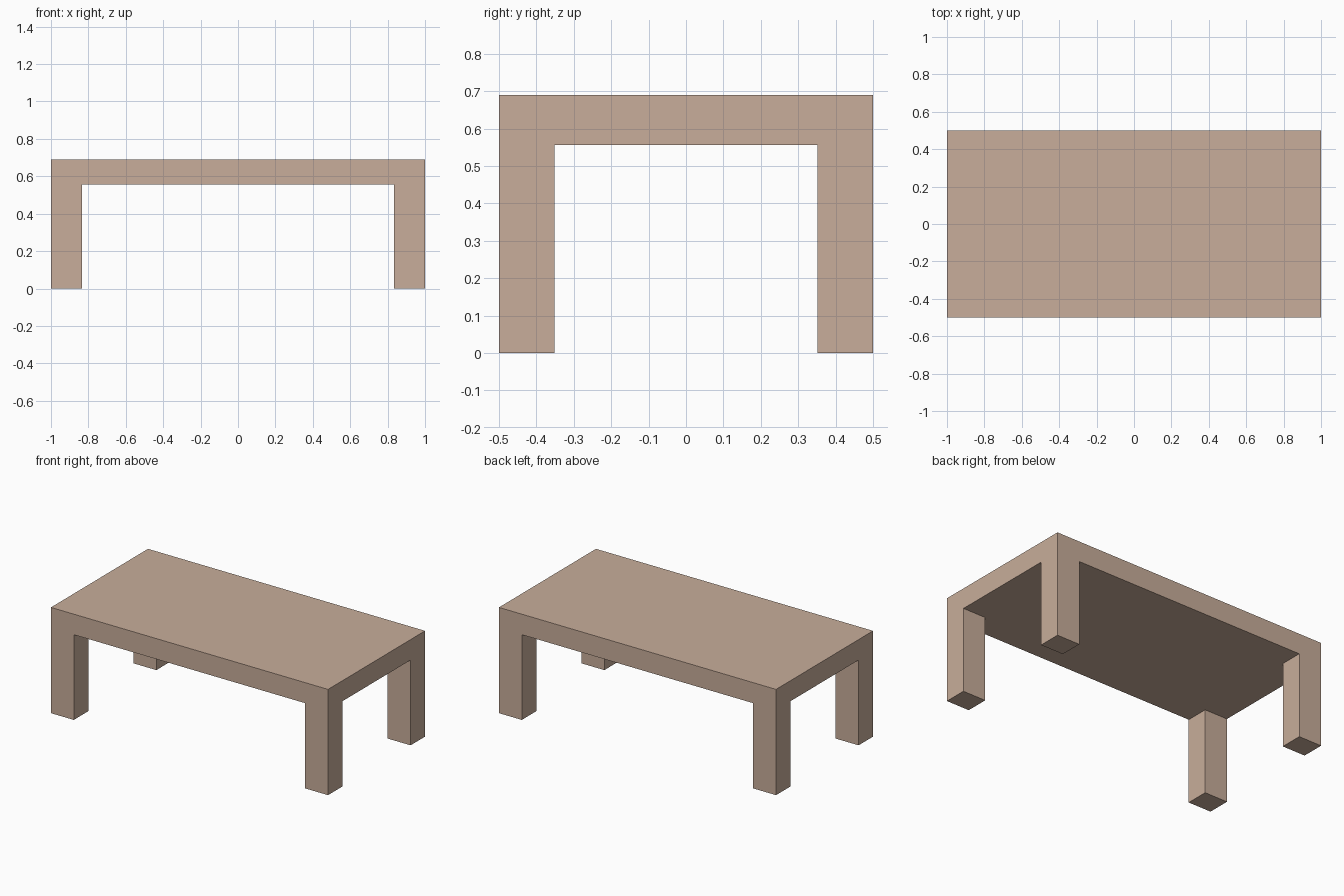
import bpy
import bmesh
import math

if "Cube" in bpy.data.objects:
    bpy.data.objects.remove(bpy.data.objects["Cube"])

HALF_X, HALF_Y = 1.0, 0.5        # tabletop half size
INNER_X, INNER_Y = 0.835, 0.351  # inner leg edges
UNDERSIDE, TOP = 0.556, 0.69

# Pale wood material
wood = bpy.data.materials.new("pale_wood")
wood.use_nodes = True
colour = (0.58, 0.42, 0.325, 1.0)
wood.diffuse_color = colour
wood.node_tree.nodes["Principled BSDF"].inputs["Base Color"].default_value = colour

bm = bmesh.new()


def extrude(faces, dz):
    """Pull faces straight up or down, removing the faces left behind."""
    result = bmesh.ops.extrude_face_region(bm, geom=faces, use_keep_orig=False)
    moved = [v for v in result["geom"] if isinstance(v, bmesh.types.BMVert)]
    bmesh.ops.translate(bm, verts=moved, vec=(0, 0, dz))
    bmesh.ops.delete(bm, geom=[f for f in faces if f.is_valid], context="FACES_ONLY")


# Tabletop: a closed slab cut along the inner leg edges
bmesh.ops.create_cube(bm, size=1)
bmesh.ops.scale(bm, verts=bm.verts, vec=(2 * HALF_X, 2 * HALF_Y, TOP - UNDERSIDE))
bmesh.ops.translate(bm, verts=bm.verts, vec=(0, 0, (TOP + UNDERSIDE) / 2))
for side in (-1, 1):
    for point in ((side * INNER_X, 0, 0), (0, side * INNER_Y, 0)):
        bmesh.ops.bisect_plane(bm, geom=bm.verts[:] + bm.edges[:] + bm.faces[:],
                               plane_co=point, plane_no=[abs(c) / max(map(abs, point)) for c in point])

# Legs: corner patches of the underside pulled down to the floor
corners = []
for face in bm.faces:
    centre = face.calc_center_median()
    if face.normal.z < -0.5 and abs(centre.x) > INNER_X and abs(centre.y) > INNER_Y:
        corners.append(face)
extrude(corners, -UNDERSIDE)

# Merge flat regions so legs and top share clean faces
bmesh.ops.dissolve_limit(bm, angle_limit=math.radians(1), verts=bm.verts, edges=bm.edges)
bmesh.ops.recalc_face_normals(bm, faces=bm.faces)

mesh = bpy.data.meshes.new("table")
bm.to_mesh(mesh)
bm.free()
mesh.materials.append(wood)
table = bpy.data.objects.new("table", mesh)
bpy.context.collection.objects.link(table)
